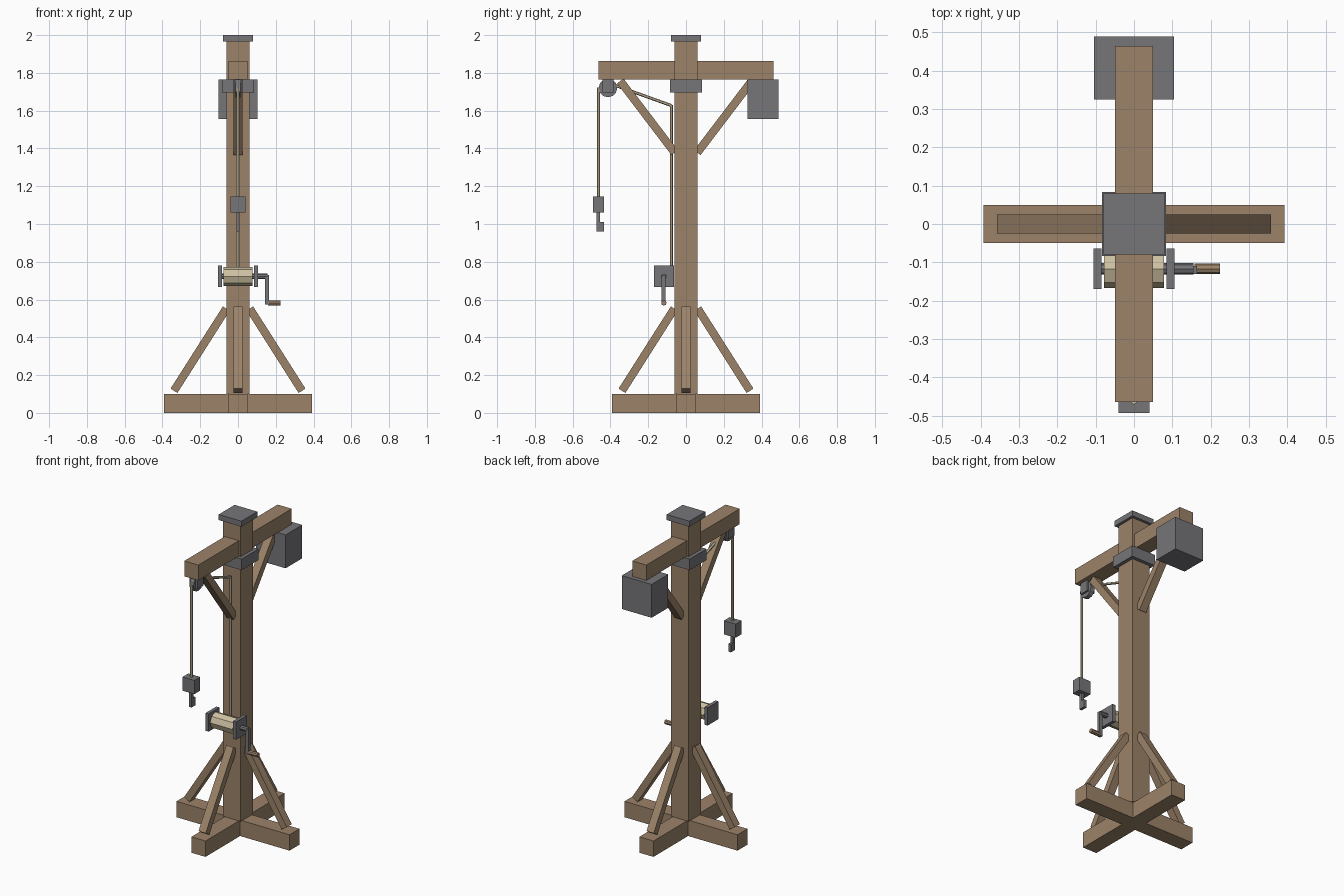
import bpy
from math import pi
from mathutils import Vector

default_cube = bpy.data.objects.get("Cube")
if default_cube:
    bpy.data.objects.remove(default_cube, do_unlink=True)


def make_material(name, rgb):
    mat = bpy.data.materials.new(name)
    mat.use_nodes = True
    mat.diffuse_color = (*rgb, 1)
    mat.node_tree.nodes["Principled BSDF"].inputs["Base Color"].default_value = (*rgb, 1)
    return mat


wood = make_material("brown_wood", (0.33, 0.225, 0.14))
iron = make_material("grey_iron", (0.18, 0.18, 0.195))
rope = make_material("pale_rope", (0.62, 0.53, 0.36))


def finish(name, mat):
    obj = bpy.context.object
    obj.name = name
    obj.data.materials.append(mat)
    return obj


def box(name, mat, x, y, z):
    """Box from its (low, high) extent on each axis."""
    bpy.ops.mesh.primitive_cube_add(size=1, location=[(a + b) / 2 for a, b in (x, y, z)])
    obj = finish(name, mat)
    obj.scale = [b - a for a, b in (x, y, z)]
    return obj


def rod(name, mat, start, end, radius, sides):
    """Flat-sided cylinder between two points."""
    start, end = Vector(start), Vector(end)
    axis = end - start
    bpy.ops.mesh.primitive_cylinder_add(vertices=sides, radius=radius, depth=axis.length,
                                        location=(start + end) / 2)
    obj = finish(name, mat)
    obj.rotation_euler = axis.to_track_quat('Z', 'Y').to_euler()
    return obj


def brace(name, start, end):
    """Square-ended timber between two points."""
    start, end = Vector(start), Vector(end)
    axis = end - start
    bpy.ops.mesh.primitive_cube_add(size=1, location=(start + end) / 2)
    obj = finish(name, wood)
    # local Y stays horizontal, so the wide side is across the brace's plane
    side = axis.cross(Vector((0, 0, 1))).normalized()
    up = axis.normalized()
    basis = (side.cross(up), side, up)
    rot = obj.rotation_euler.to_matrix()
    for i, v in enumerate(basis):
        rot.col[i] = v
    obj.rotation_euler = rot.to_euler()
    obj.scale = (0.043, 0.05, axis.length)


def span(half, centre=0):
    return (centre - half, centre + half)


# Cross-shaped foot
box("foot_beam_across", wood, span(0.393), span(0.049), (0, 0.1))
box("foot_beam_front", wood, span(0.049), (-0.393, -0.049), (0, 0.1))
box("foot_beam_back", wood, span(0.049), (0.049, 0.393), (0, 0.1))

# Mast with cap and collar
box("mast", wood, span(0.062), span(0.062), (0.1, 1.97))
box("mast_cap", iron, span(0.079), span(0.079), (1.965, 2))
box("mast_collar", iron, span(0.084), span(0.084), (1.695, 1.765))

# Foot braces, four ways round
for label, dx, dy in (("left", 1, 0), ("right", -1, 0), ("back", 0, 1), ("front", 0, -1)):
    low, high = 0.339, 0.062
    brace("foot_brace_" + label, (dx * low, dy * low, 0.117), (dx * high, dy * high, 0.552))

# Jib, its braces and the counterweight
box("jib", wood, span(0.049), span(0.464), (1.766, 1.863))
for label, s in (("front", -1), ("back", 1)):
    brace("jib_brace_" + label, (0, s * 0.06, 1.378), (0, s * 0.348, 1.757))
box("counterweight", iron, span(0.104), (0.325, 0.49), (1.556, 1.766))

# Pulley between two cheeks
rod("pulley", iron, (-0.014, -0.413, 1.72), (0.014, -0.413, 1.72), 0.049, 12)
for label, s in (("left", 1), ("right", -1)):
    box("pulley_cheek_" + label, iron, span(0.006, s * 0.021), span(0.029, -0.413), (1.697, 1.766))

# Rope runs
rod("rope_hanging", rope, (0, -0.463, 1.14), (0, -0.463, 1.722), 0.008, 6)
rod("rope_sloping", rope, (0, -0.405, 1.745), (0, -0.077, 1.627), 0.008, 6)
rod("rope_on_mast", rope, (0, -0.077, 0.74), (0, -0.077, 1.63), 0.008, 6)

# Hook block and hook
box("hook_block", iron, span(0.041), span(0.029, -0.464), (1.06, 1.146))
box("hook_shank", iron, span(0.009), (-0.474, -0.455), (0.96, 1.06))
box("hook_tip", iron, span(0.009), (-0.455, -0.434), (0.96, 1.01))

# Winch drum, flanges and crank
wy, wz = -0.117, 0.723
rod("winch_drum", rope, (-0.078, wy, wz), (0.078, wy, wz), 0.05, 8)
for label, s in (("left", 1), ("right", -1)):
    box("winch_flange_" + label, iron, span(0.0105, s * 0.0955), span(0.053, wy), span(0.056, wz))
rod("winch_axle", iron, (-0.1, wy, wz), (0.155, wy, wz), 0.015, 8)
box("crank_arm", iron, (0.143, 0.164), span(0.0105, wy - 0.003), (0.573, 0.73))
rod("crank_handle", wood, (0.158, wy, 0.582), (0.224, wy, 0.582), 0.014, 8)
